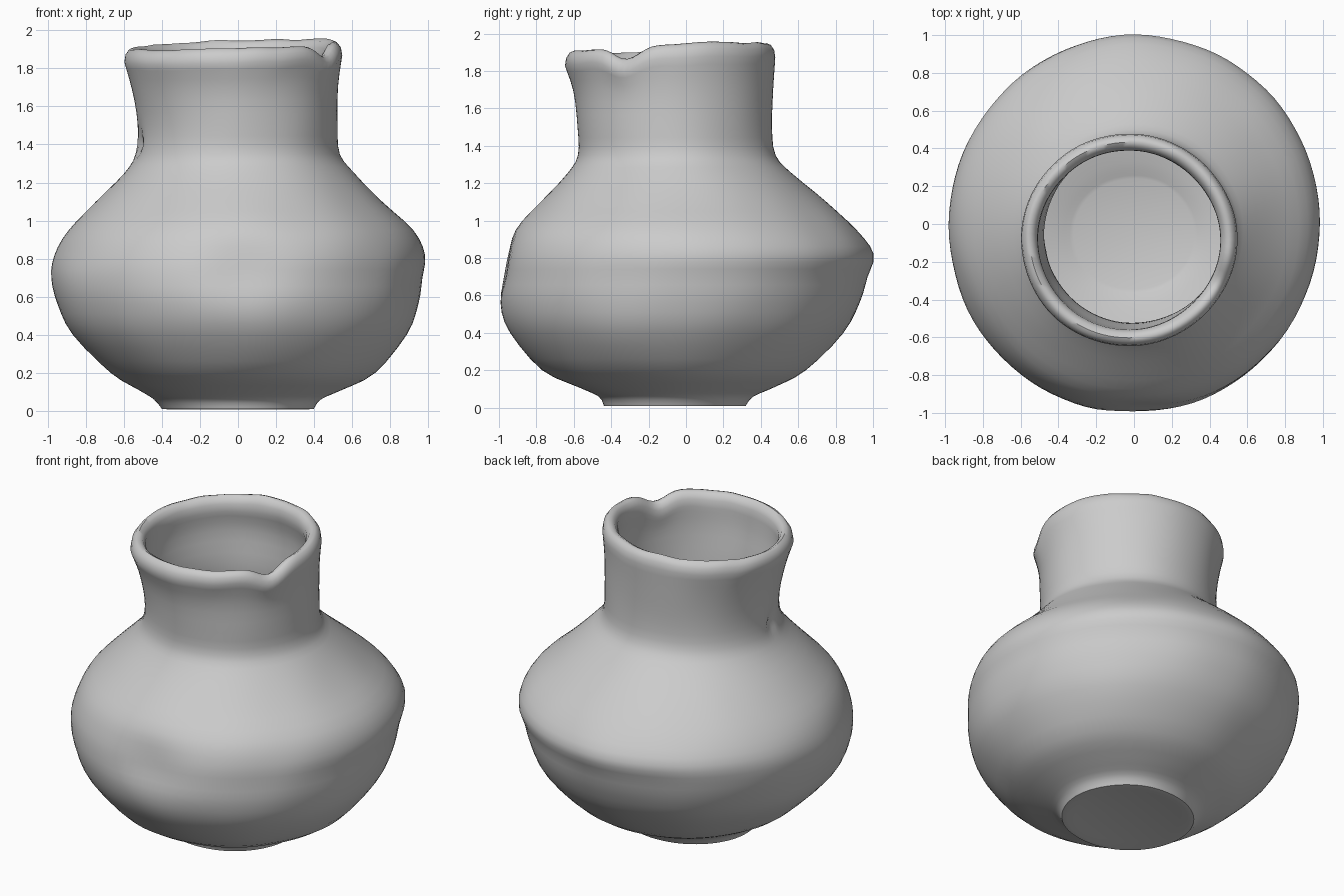
import bpy, bmesh, math
from mathutils import Vector, noise

if "Cube" in bpy.data.objects:
    bpy.data.objects.remove(bpy.data.objects["Cube"])

SEGMENTS = 96
STEPS = 3

# Outer wall, foot to rim: height, right, left, front, back extents
OUTER = [
    (0.01, -.40, .40, -.44, .32),
    (0.06, -.44, .44, -.47, .36),
    (0.11, -.52, .55, -.58, .47),
    (0.2, -.67, .72, -.77, .64),
    (0.4, -.87, .89, -.94, .84),
    (0.56, -.95, .95, -1, .93),
    (0.7, -.98, .97, -1, .97),
    (0.82, -.96, .98, -.98, 1),
    (0.95, -.89, .92, -.92, .91),
    (1.1, -.75, .76, -.78, .75),
    (1.25, -.60, .61, -.64, .57),
    (1.35, -.54, .53, -.58, .48),
    (1.5, -.53, .52, -.58, .46),
    (1.7, -.56, .525, -.6, .465),
    (1.85, -.6, .55, -.645, .475),
]


def inset(row, amount, height=None):
    z, x0, x1, y0, y1 = row
    return (z if height is None else height,
            x0 + amount, x1 - amount, y0 + amount, y1 - amount)


def smooth_rows(rows):
    """Catmull-Rom interpolation between the profile rows."""
    result = []
    for i in range(len(rows) - 1):
        a, b = rows[max(i - 1, 0)], rows[i]
        c, d = rows[i + 1], rows[min(i + 2, len(rows) - 1)]
        for s in range(STEPS):
            t = s / STEPS
            result.append(tuple(
                q + t * (r - p) / 2 + t * t * (p - 2.5 * q + 2 * r - w / 2)
                + t ** 3 * (1.5 * (q - r) + (w - p) / 2)
                for p, q, r, w in zip(a, b, c, d)))
    return result + [rows[-1]]


def bump(distance, width):
    return math.exp(-(distance / width) ** 2)


def surface_point(row, angle):
    z, x0, x1, y0, y1 = row
    p = Vector(((x0 + x1) / 2 + (x1 - x0) / 2 * math.cos(angle),
                (y0 + y1) / 2 + (y1 - y0) / 2 * math.sin(angle), z))
    # Hand-made unevenness
    wobble = noise.noise(p * 3) * 0.008
    p.x += wobble * math.cos(angle)
    p.y += wobble * math.sin(angle)
    # Tilted, uneven rim with one chip
    rim = min(max((z - 1.6) / 0.25, 0), 1)
    away = (angle + math.radians(27) + math.pi) % math.tau - math.pi
    p.z += rim * (0.018 * math.cos(angle) + 0.022 * math.sin(angle)
                  - 0.065 * bump(away, 0.2) + noise.noise(p * 7) * 0.008)
    # Worn dent on the front of the belly
    if p.y < -0.6:
        hollow = bump(math.hypot((p.x - 0.03) / 0.24, (z - 0.75) / 0.18), 1)
        p.y += 0.035 * hollow
    # Small pit where the neck meets the right shoulder
    p.x += 0.03 * bump((p - Vector((-.53, -.15, 1.4))).length, 0.05)
    return p


# Complete section: underside, outer wall, rounded lip, inner wall, floor
top = OUTER[-1]
rows = [inset(OUTER[0], 0.08, 0.02), inset(OUTER[0], 0.03, 0.008)]
rows += smooth_rows(OUTER)
rows += [inset(top, 0.006, 1.89), inset(top, 0.025, 1.917),
         inset(top, 0.045, 1.925), inset(top, 0.07, 1.912),
         inset(top, 0.088, 1.88)]
inner = [inset(top, 0.09, 1.83)]
inner += [inset(r, 0.05 if r[0] > 1.3 else 0.07)
          for r in reversed(OUTER[3:-1])]
inner += [inset(OUTER[1], 0.03, 0.13), inset(OUTER[1], 0.12, 0.1)]
rows += smooth_rows(inner)

bm = bmesh.new()
rings = [[bm.verts.new(surface_point(row, math.tau * k / SEGMENTS))
          for k in range(SEGMENTS)] for row in rows]
for low, high in zip(rings, rings[1:]):
    for k in range(SEGMENTS):
        n = (k + 1) % SEGMENTS
        bm.faces.new((low[k], low[n], high[n], high[k]))

# Close the underside and the floor
for ring, flip in ((rings[0], True), (rings[-1], False)):
    centre = sum((v.co for v in ring), Vector()) / SEGMENTS
    hub = bm.verts.new(centre)
    for k in range(SEGMENTS):
        a, b = ring[k], ring[(k + 1) % SEGMENTS]
        bm.faces.new((b, a, hub) if flip else (a, b, hub))
bmesh.ops.recalc_face_normals(bm, faces=bm.faces)

mesh = bpy.data.meshes.new("clay_pot")
bm.to_mesh(mesh)
bm.free()
pot = bpy.data.objects.new("clay_pot", mesh)
bpy.context.collection.objects.link(pot)

# Plain grey clay
clay = bpy.data.materials.new("grey_clay")
clay.use_nodes = True
colour = (0.6, 0.6, 0.6, 1)
clay.diffuse_color = colour
clay.node_tree.nodes["Principled BSDF"].inputs["Base Color"].default_value = colour
mesh.materials.append(clay)

bpy.context.view_layer.objects.active = pot
pot.select_set(True)
bpy.ops.object.shade_smooth_by_angle(angle=math.radians(50))
